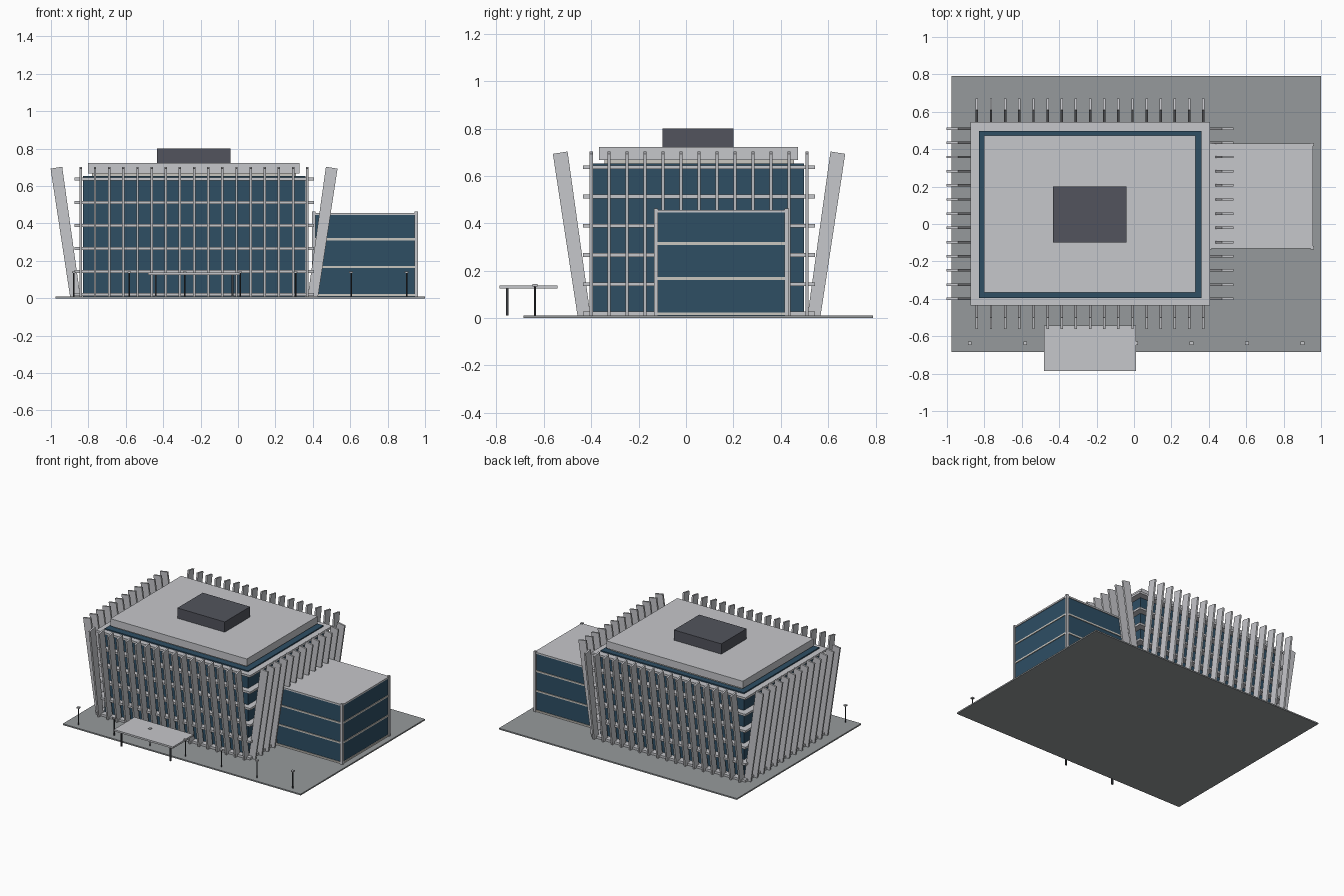
import bpy, bmesh, math

if "Cube" in bpy.data.objects:
    bpy.data.objects.remove(bpy.data.objects["Cube"])


def mat(name, r, g, b):
    m = bpy.data.materials.new(name)
    lin = [((c / 255 + 0.055) / 1.055) ** 2.4 for c in (r, g, b)]
    m.diffuse_color = (*lin, 1)
    m.use_nodes = True
    m.node_tree.nodes["Principled BSDF"].inputs["Base Color"].default_value = m.diffuse_color
    return m


CONCRETE = mat("light concrete", 198, 199, 203)
TRIM = mat("warm trim", 202, 199, 192)
GLASS = mat("blue glass", 46, 78, 100)
PAVING = mat("paving grey", 150, 154, 156)
PLANT = mat("dark plant grey", 82, 84, 93)
METAL = mat("dark metal", 58, 60, 64)


def add_box(bm, x0, x1, y0, y1, z0, z1):
    v = [bm.verts.new((x, y, z)) for x in (x0, x1) for y in (y0, y1) for z in (z0, z1)]
    for f in ((0, 1, 3, 2), (4, 6, 7, 5), (0, 4, 5, 1), (2, 3, 7, 6), (0, 2, 6, 4), (1, 5, 7, 3)):
        bm.faces.new([v[i] for i in f])


def finish(name, bm, material):
    bmesh.ops.recalc_face_normals(bm, faces=bm.faces)
    me = bpy.data.meshes.new(name)
    bm.to_mesh(me)
    bm.free()
    me.materials.append(material)
    ob = bpy.data.objects.new(name, me)
    bpy.context.collection.objects.link(ob)
    return ob


def boxes(name, material, *items):
    bm = bmesh.new()
    for b in items:
        add_box(bm, *b)
    return finish(name, bm, material)


# Site slab
boxes("paving_slab", PAVING, (-0.975, 1.0, -0.685, 0.79, 0, 0.01))

# Main block: glass body, roof and rooftop plant
CX, CY = -0.235, 0.055          # centre of the block
EX, EY = 0.64, 0.49             # half size of the floor ledges
boxes("main_glass", GLASS, (-0.83, 0.36, -0.395, 0.498, 0.01, 0.653))
boxes("roof_neck", TRIM, (-0.78, 0.31, -0.345, 0.455, 0.653, 0.67))
boxes("roof_slab", CONCRETE, (-0.803, 0.33, -0.367, 0.473, 0.668, 0.723))
boxes("rooftop_plant", PLANT, (-0.433, -0.04, -0.10, 0.20, 0.723, 0.80))

# Floor ledges: rings around the glass
ledges = []
for i in range(6):
    z = 0.019 + 0.1235 * i
    z0, z1 = z - 0.008, z + 0.008
    x0, x1, y0, y1, w = CX - EX, CX + EX, CY - EY, CY + EY, 0.05
    ledges += [(x0, x1, y0, y0 + w, z0, z1), (x0, x1, y1 - w, y1, z0, z1),
               (x0, x0 + w, y0 + w, y1 - w, z0, z1), (x1 - w, x1, y0 + w, y1 - w, z0, z1)]
boxes("floor_ledges", CONCRETE, *ledges)

# Leaning fins: (offset from ledge edge, height) profile, extruded sideways
PROFILE = [(-0.032, 0.01), (0.023, 0.01), (0.127, 0.693), (0.065, 0.703)]


def fins(name, count, half, place):
    bm = bmesh.new()
    for i in range(count):
        t = -half + 2 * half * i / (count - 1)
        a, b = [[bm.verts.new(place(o, t + s, z)) for o, z in PROFILE] for s in (-0.0065, 0.0065)]
        bm.faces.new(a)
        bm.faces.new(b[::-1])
        for k in range(4):
            n = (k + 1) % 4
            bm.faces.new((a[k], b[k], b[n], a[n]))
    finish(name, bm, CONCRETE)


fins("front_fins", 17, 0.605, lambda o, t, z: (CX + t, CY - EY - o, z))
fins("back_fins", 17, 0.605, lambda o, t, z: (CX + t, CY + EY + o, z))
fins("left_fins", 13, 0.455, lambda o, t, z: (CX - EX - o, CY + t, z))
fins("right_fins", 13, 0.455, lambda o, t, z: (CX + EX + o, CY + t, z))

# Side annex: glass, bands, roof and corner posts
AX0, AX1, AY0, AY1 = 0.405, 0.953, -0.127, 0.425
boxes("annex_glass", GLASS, (AX0, AX1, AY0, AY1, 0.01, 0.447))
e = 0.005
boxes("annex_bands", TRIM, *[(AX0 - e, AX1 + e, AY0 - e, AY1 + e, z - 0.006, z + 0.006)
                             for z in (0.018, 0.167, 0.315)])
boxes("annex_roof", CONCRETE, (AX0 - e, AX1 + e, AY0 - e, AY1 + e, 0.445, 0.457))
boxes("annex_posts", CONCRETE, *[(x - 0.009, x + 0.009, y - 0.009, y + 0.009, 0.01, 0.463)
                                 for x in (AX0, AX1) for y in (AY0, AY1)])

# Entrance canopy on two slim posts
boxes("entrance_canopy", CONCRETE, (-0.48, 0.01, -0.787, -0.543, 0.125, 0.138))
boxes("canopy_posts", METAL, *[(x - 0.005, x + 0.005, -0.76, -0.75, 0.01, 0.126)
                               for x in (-0.44, -0.03)])

# Row of street lamps
lamp_x = [-0.878 + 0.2965 * i for i in range(7)]
bm = bmesh.new()
for x in lamp_x:
    r = bmesh.ops.create_cone(bm, cap_ends=True, segments=8, radius1=0.004, radius2=0.004, depth=0.126)
    bmesh.ops.translate(bm, verts=r["verts"], vec=(x, -0.637, 0.073))
finish("lamp_poles", bm, METAL)
boxes("lamp_heads", CONCRETE, *[(x - 0.01, x + 0.01, -0.647, -0.627, 0.134, 0.143) for x in lamp_x])
